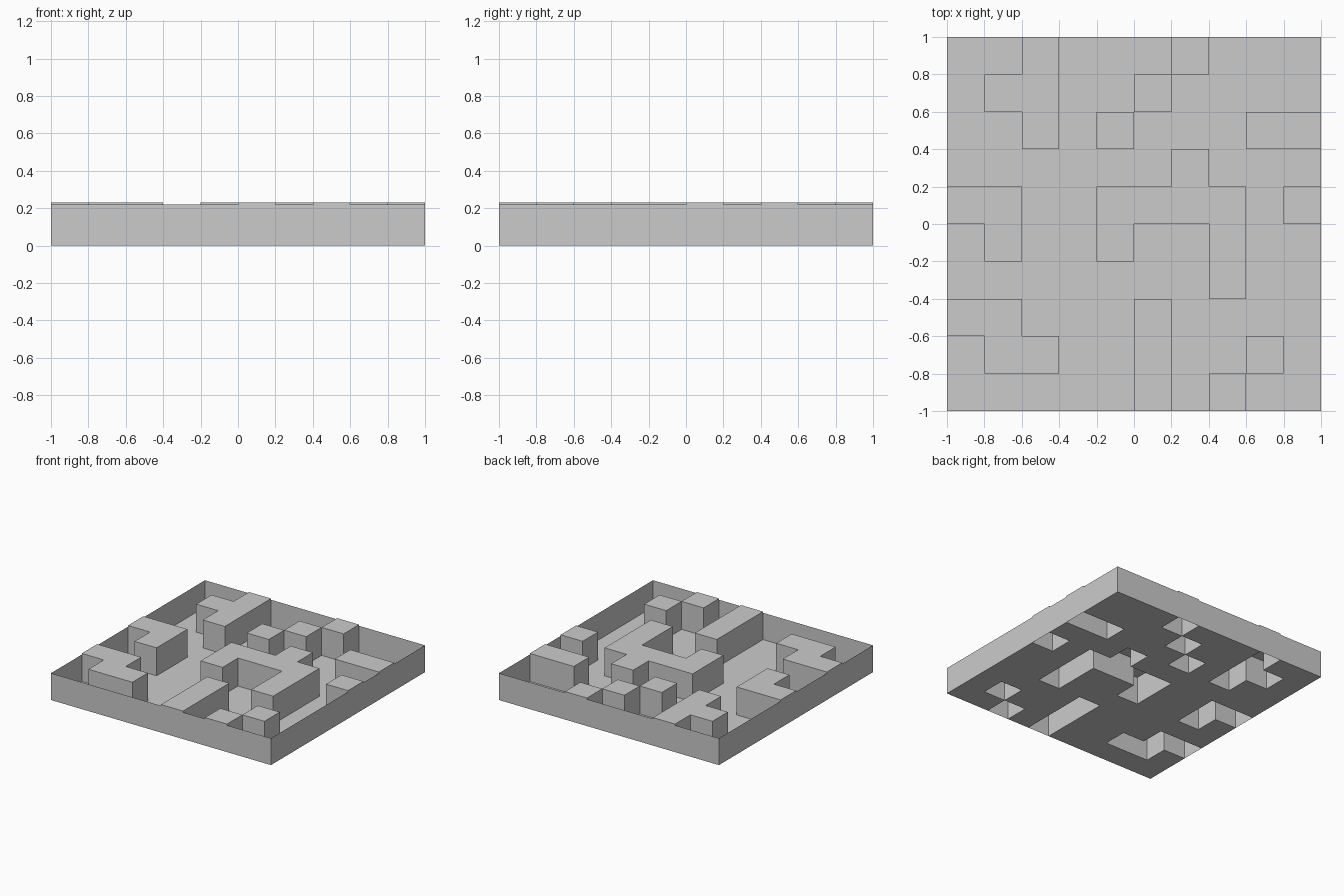
import bpy, bmesh

if "Cube" in bpy.data.objects:
    bpy.data.objects.remove(bpy.data.objects["Cube"])

N, C = 10, 0.2            # grid cells per side, cell size
WALL, TOP = 0.22, 0.23    # border wall height, block height

# Plan of raised cells, seen from above (first row is the back)
PLAN = ["..#...#...",
        ".##..#....",
        "..#.#...##",
        "......#...",
        "##..####.#",
        ".#..#..#..",
        ".......#..",
        "##...#....",
        ".##..#..#.",
        ".....#.#.."]


def raised(i, j):
    return PLAN[N - 1 - j][i] == "#"


def make_object(name, quads):
    bm = bmesh.new()
    for q in quads:
        bm.faces.new([bm.verts.new(p) for p in q])
    bmesh.ops.remove_doubles(bm, verts=bm.verts, dist=1e-4)
    mesh = bpy.data.meshes.new(name)
    bm.to_mesh(mesh)
    bm.free()
    obj = bpy.data.objects.new(name, mesh)
    bpy.context.collection.objects.link(obj)


def tile(i, j, z):
    x, y = i * C - 1, j * C - 1
    return [(x, y, z), (x + C, y, z), (x + C, y + C, z), (x, y + C, z)]


def upright(a, b, low, high):
    return [(a[0], a[1], low), (b[0], b[1], low),
            (b[0], b[1], high), (a[0], a[1], high)]


floor, blocks = [], []
for i in range(N):
    for j in range(N):
        if not raised(i, j):
            floor.append(tile(i, j, 0))
            continue
        # Hollow block: top plus exposed sides, a thin lip over the border
        top = tile(i, j, TOP)
        blocks.append(top)
        for k, (di, dj) in enumerate([(0, -1), (1, 0), (0, 1), (-1, 0)]):
            a, b = top[k], top[(k + 1) % 4]
            ni, nj = i + di, j + dj
            if not (0 <= ni < N and 0 <= nj < N):
                blocks.append(upright(a, b, WALL, TOP))
            elif not raised(ni, nj):
                blocks.append(upright(a, b, 0, TOP))

make_object("floor", floor)
make_object("raised_blocks", blocks)

# Sheet-thin border wall
corners = [(-1, -1), (1, -1), (1, 1), (-1, 1)]
make_object("border_wall", [upright(corners[k], corners[(k + 1) % 4], 0, WALL)
                            for k in range(4)])
